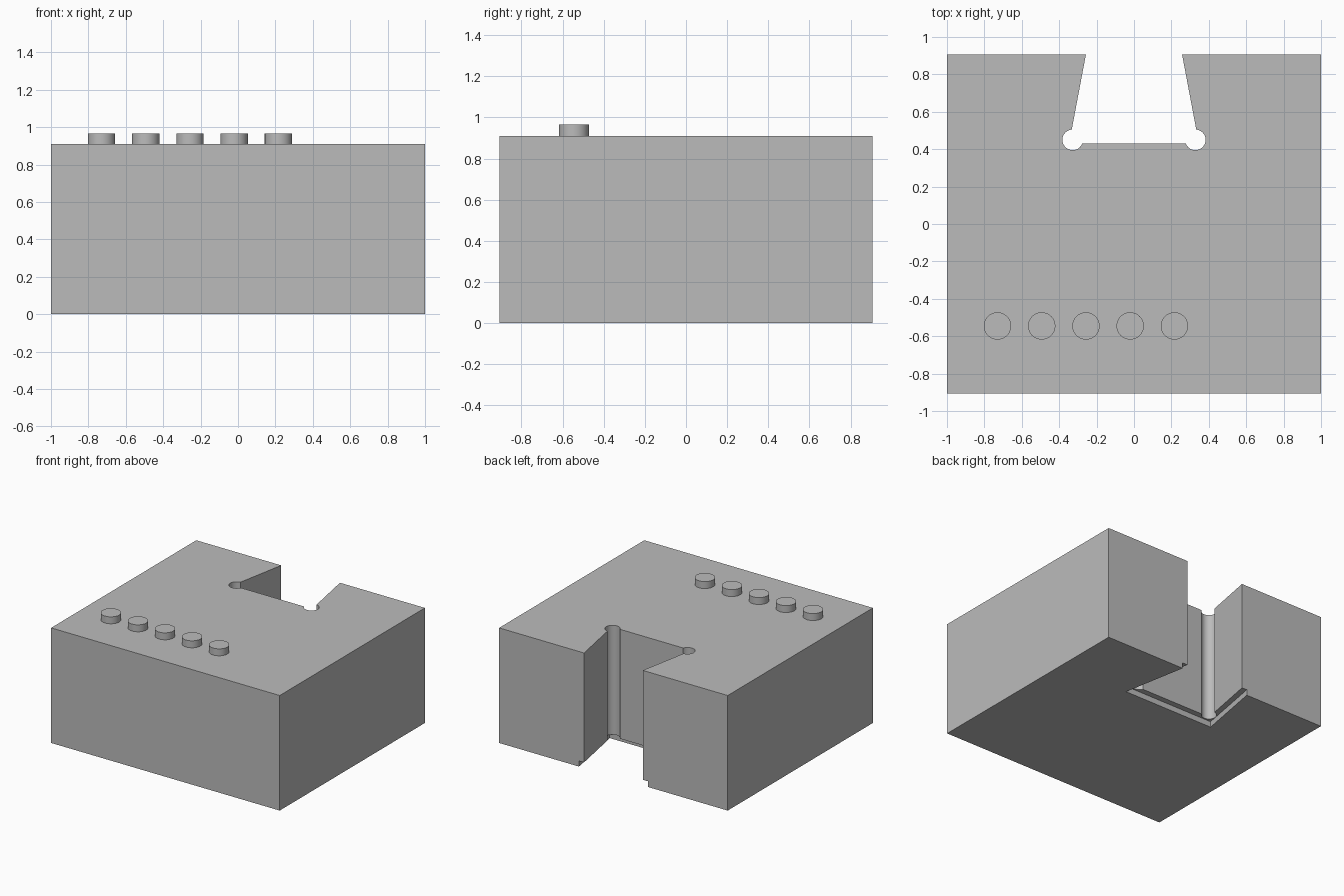
import bpy, bmesh, math

if "Cube" in bpy.data.objects:
    bpy.data.objects.remove(bpy.data.objects["Cube"])

TOP = 0.91       # height of the block
HALF_Y = 0.907   # half depth of the block
STEP = 0.045     # height of the wider step under the slot

grey = bpy.data.materials.new("plain grey")
grey.diffuse_color = (0.50, 0.50, 0.50, 1)
grey.use_nodes = True
grey.node_tree.nodes["Principled BSDF"].inputs["Base Color"].default_value = grey.diffuse_color


def prism(name, outline, z0, z1):
    """Extrude a flat outline between two heights."""
    bm = bmesh.new()
    face = bm.faces.new([bm.verts.new((x, y, z0)) for x, y in outline])
    up = bmesh.ops.extrude_face_region(bm, geom=[face])["geom"]
    bmesh.ops.translate(bm, vec=(0, 0, z1 - z0),
                        verts=[v for v in up if isinstance(v, bmesh.types.BMVert)])
    bmesh.ops.recalc_face_normals(bm, faces=bm.faces)
    mesh = bpy.data.meshes.new(name)
    bm.to_mesh(mesh)
    bm.free()
    mesh.materials.append(grey)
    ob = bpy.data.objects.new(name, mesh)
    bpy.context.collection.objects.link(ob)
    return ob


def circle(cx, cy, r, n=48):
    return [(cx + r * math.cos(2 * math.pi * i / n),
             cy + r * math.sin(2 * math.pi * i / n)) for i in range(n)]


def dovetail(depth_y, inner, mouth):
    """Slot outline, run past the back face along its own slope."""
    end = HALF_Y + 0.1
    out = mouth - (inner - mouth) * 0.1 / (HALF_Y - depth_y)
    return [(-inner, depth_y), (inner, depth_y), (out, end), (-out, end)]


def smooth(ob):
    bpy.ops.object.select_all(action="DESELECT")
    ob.select_set(True)
    bpy.context.view_layer.objects.active = ob
    bpy.ops.object.shade_smooth_by_angle(angle=math.radians(30))


# Main block
block = prism("block", [(-1, -HALF_Y), (1, -HALF_Y), (1, HALF_Y), (-1, HALF_Y)], 0, TOP)

# Dovetail slot, its wider bottom step and the two corner relief bores
cutters = [
    prism("slot_cutter", dovetail(0.43, 0.347, 0.257), -0.1, TOP + 0.1),
    prism("step_cutter", dovetail(0.385, 0.398, 0.302), -0.1, STEP),
]
for side in (-1, 1):
    cutters.append(prism("bore_cutter", circle(side * 0.328, 0.45, 0.055),
                         STEP / 2, TOP + 0.1))
bpy.context.view_layer.objects.active = block
for cutter in cutters:
    cutter.hide_render = True
    mod = block.modifiers.new("cut", "BOOLEAN")
    mod.operation = "DIFFERENCE"
    mod.solver = "EXACT"
    mod.object = cutter
    bpy.ops.object.modifier_apply(modifier=mod.name)
for cutter in cutters:
    bpy.data.objects.remove(cutter)
smooth(block)

# Row of round buttons on top
for i in range(5):
    button = prism(f"button_{i + 1}", circle(-0.73 + 0.2365 * i, -0.545, 0.073), TOP, 0.965)
    smooth(button)
